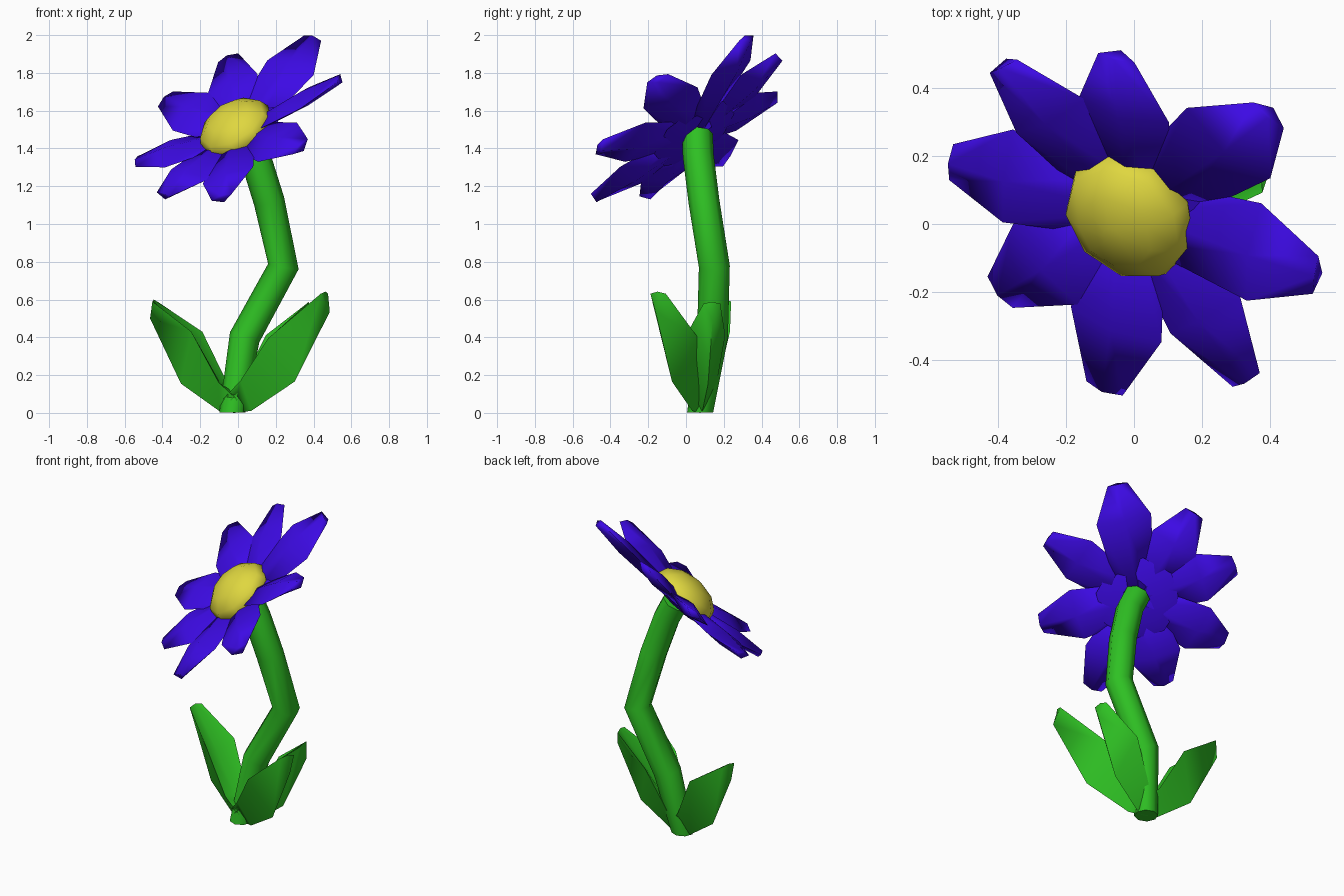
import bpy, bmesh, math
from mathutils import Vector, Matrix

if "Cube" in bpy.data.objects:
    bpy.data.objects.remove(bpy.data.objects["Cube"])


def material(name, rgb):
    m = bpy.data.materials.new(name)
    m.diffuse_color = (*rgb, 1)
    m.use_nodes = True
    m.node_tree.nodes["Principled BSDF"].inputs["Base Color"].default_value = m.diffuse_color
    return m


BLUE = material("violet_blue", (0.046, 0.003, 0.78))
GREEN = material("leaf_green", (0.028, 0.53, 0.017))
YELLOW = material("yellow", (0.74, 0.68, 0.05))


def loft(name, rings, mat, matrix=Matrix(), smooth=65):
    """Skin a list of equal-sized point rings and cap both ends."""
    bm = bmesh.new()
    loops = [[bm.verts.new(matrix @ Vector(p)) for p in ring] for ring in rings]
    n = len(loops[0])
    for a, b in zip(loops, loops[1:]):
        for i in range(n):
            j = (i + 1) % n
            bm.faces.new((a[i], a[j], b[j], b[i]))
    bm.faces.new(loops[0])
    bm.faces.new(loops[-1])
    bmesh.ops.recalc_face_normals(bm, faces=bm.faces)
    me = bpy.data.meshes.new(name)
    bm.to_mesh(me)
    bm.free()
    me.materials.append(mat)
    ob = bpy.data.objects.new(name, me)
    bpy.context.collection.objects.link(ob)
    bpy.ops.object.select_all(action='DESELECT')
    ob.select_set(True)
    bpy.context.view_layer.objects.active = ob
    bpy.ops.object.shade_smooth_by_angle(angle=math.radians(smooth))
    return ob


def blade(half_width, edge, top, bottom):
    """Diamond section of a leaf or petal; edge/top/bottom are (along, height)."""
    return [(edge[0], -half_width, edge[1]), (top[0], 0, top[1]),
            (edge[0], half_width, edge[1]), (bottom[0], 0, bottom[1])]


def circle(r, z, n):
    return [(r * math.cos(a), r * math.sin(a), z)
            for a in (math.tau * (i + 0.5) / n for i in range(n))]


def frame(origin, along, up):
    """Matrix with x along a direction and z as close as possible to up."""
    x = along.normalized()
    z = (up - x * up.dot(x)).normalized()
    m = Matrix((x, z.cross(x), z)).transposed().to_4x4()
    m.translation = origin
    return m


# Tilted flower head
normal = Vector((-0.454, -0.528, 0.718)).normalized()
axis = Vector((0.03, 0.98, 0.74))
centre = Vector((-0.015, 0.02, 1.51))

# Eight petals: tip position, roll in degrees, half width, widest point along length
root = centre - normal * 0.045
petals = [((-0.05, 0.495, 1.88), 0, 0.15, 0.64), ((0.40, 0.325, 1.985), 10, 0.165, 0.69),
          ((0.54, -0.15, 1.77), -17, 0.155, 0.65), ((0.335, -0.46, 1.405), 0, 0.155, 0.62),
          ((-0.085, -0.485, 1.135), 0, 0.15, 0.64), ((-0.395, -0.2, 1.15), 0, 0.155, 0.66),
          ((-0.54, 0.185, 1.325), 10, 0.155, 0.69), ((-0.385, 0.47, 1.66), 0, 0.15, 0.64)]
for k, (tip, roll, w, mid) in enumerate(petals):
    d = Vector(tip) - root
    length = d.length
    m = mid * length
    rings = [blade(0.1, (0.0, 0.0), (0.0, 0.025), (0.0, -0.035)),
             blade(w, (m, 0.0), (m, 0.04), (m, -0.045)),
             blade(0.06, (length - 0.005, 0.005), (length, 0.02), (length, -0.025))]
    loft(f"petal_{k + 1}", rings, BLUE,
         frame(root, d, normal) @ Matrix.Rotation(math.radians(roll), 4, 'X'), 120)

# Blue disc joining the petals behind the domed centre
loft("petal_hub", [circle(0.17, -0.025, 8), circle(0.25, 0.0, 8), circle(0.2, 0.02, 8)],
     BLUE, frame(root, axis, normal))
dome = [circle(r, z, 9) for r, z in
        [(0.2, -0.02), (0.212, 0.0), (0.19, 0.055), (0.12, 0.105), (0.03, 0.125)]]
loft("flower_centre", dome, YELLOW, frame(centre - normal * 0.015, axis, normal))

# Bent stem
path = [Vector(p) for p in [(-0.03, 0.075, 0.005), (0.035, 0.14, 0.4), (0.24, 0.15, 0.775),
                            (0.165, 0.095, 1.12), (0.09, 0.065, 1.36), (0.03, 0.06, 1.475)]]
stem = []
for i, p in enumerate(path):
    t = (path[min(i + 1, 5)] - path[max(i - 1, 0)]).normalized()
    u = Vector((0, 1, 0)).cross(t).normalized()
    v = t.cross(u)
    r = 0.07 if i == 0 else 0.082
    stem.append([p + r * (u * math.cos(a) + v * math.sin(a))
                 for a in (math.tau * s / 8 for s in range(8))])
for p in stem[0]:
    p.z = 0.003
loft("stem", stem, GREEN)

# Three keeled leaves rising from the foot: direction, length and height scale, edge height
for name, angle, length, height, edge in [("left_leaf", 164, 1.03, 1.0, 0.43),
                                          ("front_right_leaf", -25, 1.24, 1.07, 0.37),
                                          ("back_right_leaf", 9, 0.93, 0.98, 0.42)]:
    rings = [
        blade(0.055, (-0.03, 0.07), (-0.03, 0.09), (0.0, 0.0)),
        blade(0.08, (0.06, 0.16), (0.07, 0.15), (0.08, 0.01)),
        blade(0.105, (0.2, edge), (0.225, edge - 0.07), (0.285, 0.155)),
        blade(0.045, (0.425, 0.59), (0.43, 0.6), (0.45, 0.5)),
    ]
    m = (Matrix.Translation((-0.02, 0.075, 0)) @ Matrix.Rotation(math.radians(angle), 4, 'Z')
         @ Matrix.Diagonal((length, 1, height, 1)))
    loft(name, rings, GREEN, m, 100)
